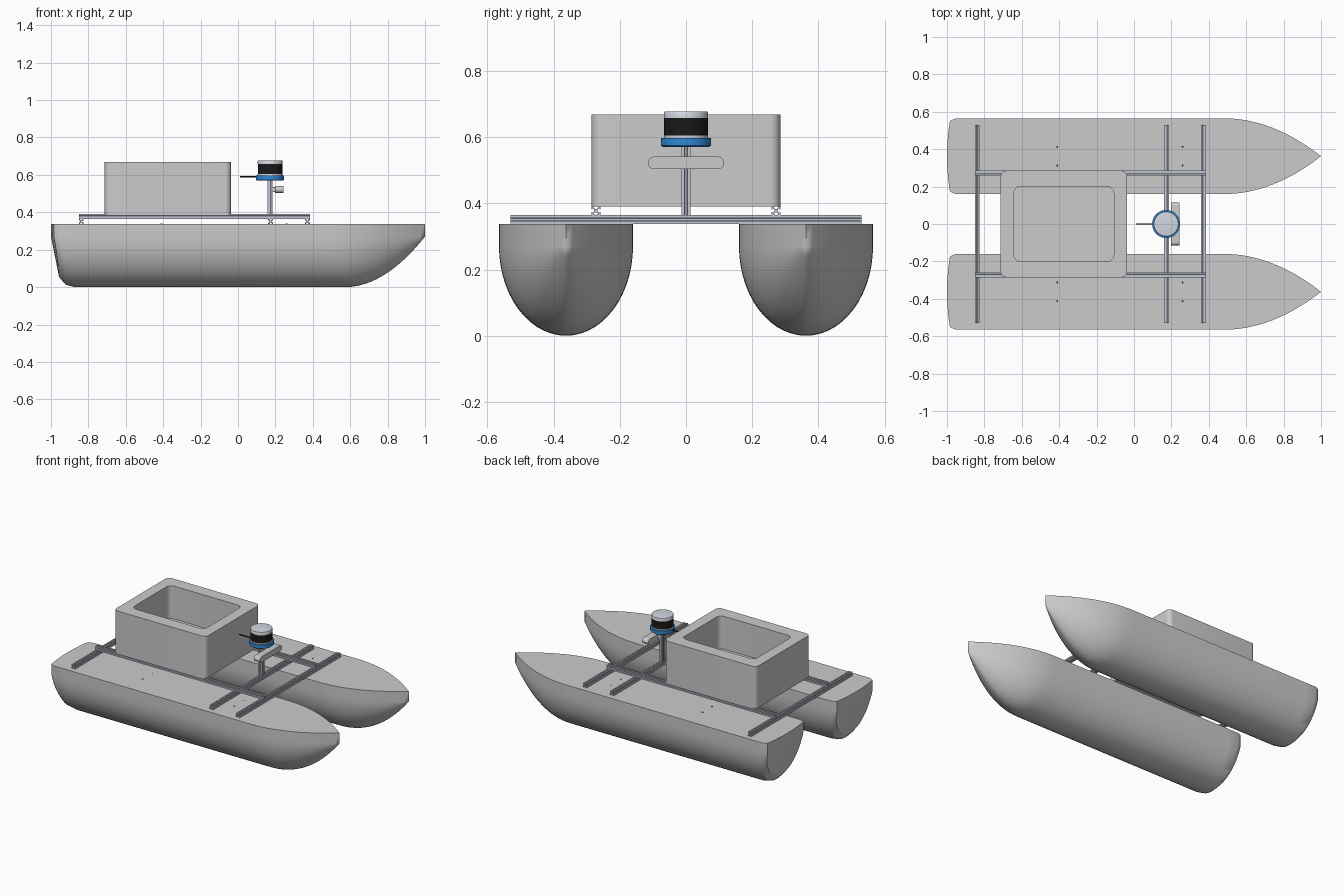
import bpy, bmesh
from math import sin, cos, pi, radians

if "Cube" in bpy.data.objects:
    bpy.data.objects.remove(bpy.data.objects["Cube"])


def material(name, rgb):
    m = bpy.data.materials.new(name)
    m.diffuse_color = (*rgb, 1)
    m.use_nodes = True
    m.node_tree.nodes["Principled BSDF"].inputs["Base Color"].default_value = m.diffuse_color
    return m


METAL = material("aluminium", (0.55, 0.58, 0.66))
BLUE = material("blue", (0.03, 0.25, 0.65))
BLACK = material("black", (0.01, 0.01, 0.01))
SILVER = material("silver", (0.66, 0.68, 0.76))
LIGHT = material("light_grey", (0.72, 0.72, 0.72))


def loft(name, rings, mat=None, caps=True, angle=30):
    """Skin a list of equally long closed rings."""
    bm = bmesh.new()
    vs = [[bm.verts.new(p) for p in r] for r in rings]
    n = len(vs[0])
    for a, b in zip(vs, vs[1:]):
        for i in range(n):
            j = (i + 1) % n
            bm.faces.new((a[i], a[j], b[j], b[i]))
    if caps:
        bm.faces.new(vs[0][::-1])
        bm.faces.new(vs[-1])
    bmesh.ops.remove_doubles(bm, verts=bm.verts, dist=1e-5)
    bmesh.ops.recalc_face_normals(bm, faces=bm.faces)
    me = bpy.data.meshes.new(name)
    bm.to_mesh(me)
    bm.free()
    ob = bpy.data.objects.new(name, me)
    bpy.context.collection.objects.link(ob)
    if mat:
        me.materials.append(mat)
    bpy.ops.object.select_all(action='DESELECT')
    ob.select_set(True)
    bpy.context.view_layer.objects.active = ob
    bpy.ops.object.shade_smooth_by_angle(angle=radians(angle))
    return ob


def ring(pts, axis, d, a=0, b=0):
    """Place a 2D profile at distance d along an axis, centred on (a, b)."""
    order = {'x': lambda u, v: (d, u, v), 'y': lambda u, v: (u, d, v),
             'z': lambda u, v: (u, v, d)}[axis]
    return [order(u + a, v + b) for u, v in pts]


def rounded_rect(hu, hv, r, seg=6):
    pts = []
    for k, (su, sv) in enumerate([(1, 1), (-1, 1), (-1, -1), (1, -1)]):
        for i in range(seg + 1):
            t = (k + i / seg) * pi / 2
            pts.append((su * (hu - r) + r * cos(t), sv * (hv - r) + r * sin(t)))
    return pts


def slot_profile(h):
    side = [(1, -1), (1, -.3), (.8, -.3), (.8, -.6), (.4, -.2),
            (.4, .2), (.8, .6), (.8, .3), (1, .3)]
    pts = []
    for k in range(4):
        c, s = round(cos(k * pi / 2)), round(sin(k * pi / 2))
        pts += [(h * (u * c - v * s), h * (u * s + v * c)) for u, v in side]
    return pts


def beam(name, axis, d0, d1, a, b, h=0.013):
    p = slot_profile(h)
    return loft(name, [ring(p, axis, d0, a, b), ring(p, axis, d1, a, b)], METAL)


def turned(name, profile, x, y, mat=None, axis='z', seg=48):
    circle = [(cos(2 * pi * i / seg), sin(2 * pi * i / seg)) for i in range(seg)]
    return loft(name, [ring([(r * u, r * v) for u, v in circle], axis, d, x, y)
                       for r, d in profile], mat)


DECK, CHINE, HALF = 0.338, 0.27, 0.2025


def hull_section(x, w, keel, shear, bulge, p, yc):
    half = [(w, DECK), (w, CHINE)]
    for i in range(1, 15):
        t = i / 14 * pi / 2
        half.append((w * max(cos(t), 0) ** p if i < 14 else 0,
                     CHINE - (CHINE - keel) * sin(t)))
    pts = half + [(-y, z) for y, z in half[-2::-1]]
    return [(x + bulge * (y / HALF) ** 2 + shear * max(0, CHINE - z), y + yc, z)
            for y, z in pts]


def hull(name, yc):
    # rounded transom, straight middle, pointed bow
    st = [(-1, 0.187 * f, 0.055, 0.2, 0.018, 1) for f in (0, .33, .66, 1)]
    st += [(-0.975, 0.198, 0.03, 0.16, 0.01, 1), (-0.95, HALF, 0.012, 0.12, 0, 1),
           (-0.87, HALF, 0.0, 0, 0, 1)]
    n = 20
    for i in range(n + 1):
        x = 0.48 + 0.52 * i / n
        t, k = i / n, max(0, (x - 0.57) / 0.43)
        st.append((x, HALF * (1 - t * t), CHINE * k * k, 0, 0, 1 + 0.3 * k))
    loft(name, [hull_section(*s, yc) for s in st], caps=False)


for side, s in (("left", 1), ("right", -1)):
    hull(side + "_hull", s * 0.3625)
    beam(side + "_rail", 'x', -0.85, 0.385, s * 0.272, 0.378)
    # small screw holes in the deck
    for i, x in enumerate((-0.41, 0.26)):
        for j, dy in enumerate((-0.05, 0.05)):
            turned(f"{side}_deck_hole_{i}{j}", [(0.005, DECK - 0.002), (0.005, DECK + 0.001)],
                   x, s * 0.3625 + dy, BLACK, seg=12)

# cross beams on the decks
for nm, x in (("rear", -0.838), ("mast", 0.174), ("front", 0.371)):
    beam(nm + "_cross_beam", 'y', -0.53, 0.53, x, 0.351)

# open equipment box
outer = rounded_rect(0.338, 0.285, 0.03)
inner = rounded_rect(0.267, 0.2, 0.035)
loft("equipment_box", [ring(outer, 'z', 0.391, -0.375), ring(outer, 'z', 0.668, -0.375),
                       ring(inner, 'z', 0.668, -0.375), ring(inner, 'z', 0.45, -0.375)])

# sensor mast and scanner
MX = 0.172
beam("mast", 'z', 0.364, 0.572, MX, 0)
turned("scanner_base", [(0.07, 0.57), (0.075, 0.574), (0.075, 0.597), (0.067, 0.598)], MX, 0, BLUE)
turned("scanner_ring", [(0.067, 0.597), (0.067, 0.605)], MX, 0, SILVER)
turned("scanner_window", [(0.066, 0.605), (0.066, 0.657)], MX, 0, BLACK)
turned("scanner_cap", [(0.067, 0.657), (0.067, 0.673), (0.065, 0.677), (0.06, 0.678)], MX, 0, SILVER)
turned("scanner_cable", [(0.004, 0.01), (0.004, 0.11)], 0, 0.59, BLACK, axis='x', seg=12)

# camera bar in front of the mast
bar = rounded_rect(0.115, 0.019, 0.0185, 8)
loft("camera_bar", [ring(bar, 'x', x, 0, 0.522) for x in (0.197, 0.242)], LIGHT)
plate = rounded_rect(0.013, 0.013, 0.003, 3)
loft("camera_bracket", [ring(plate, 'x', x, 0, 0.522) for x in (0.184, 0.198)], METAL)
